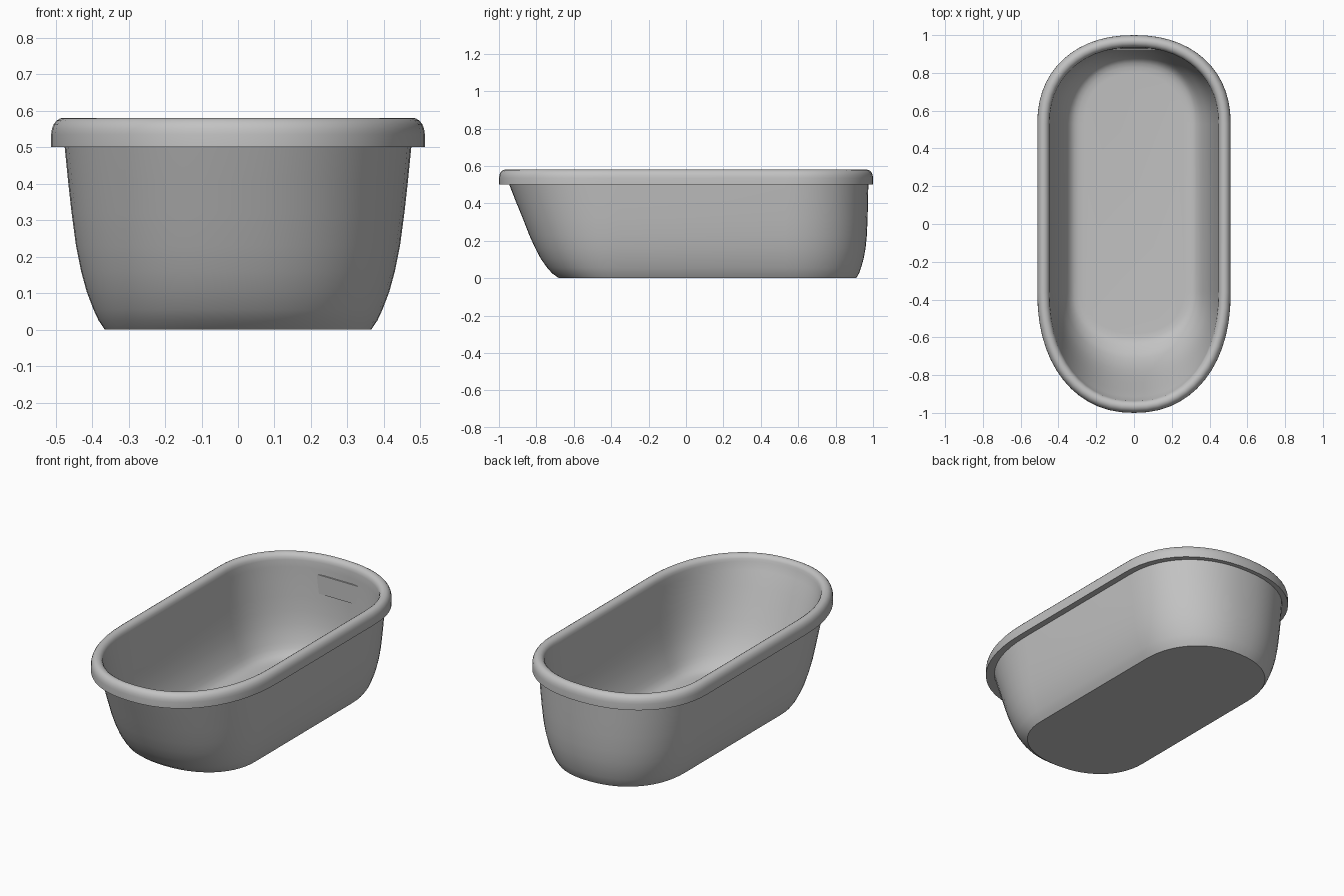
import bpy
import bmesh
from math import sin, cos, pi

default = bpy.data.objects.get("Cube")
if default:
    bpy.data.objects.remove(default, do_unlink=True)

STRAIGHT_FRONT, STRAIGHT_BACK = -0.36, 0.53   # limits of the straight sides
SEGMENTS = 28                                 # per rounded end
POWER = 2 / 2.2                               # slightly squared ends

enamel = bpy.data.materials.new("grey enamel")
GREY = (0.54, 0.54, 0.54, 1)
enamel.diffuse_color = GREY
enamel.use_nodes = True
enamel.node_tree.nodes["Principled BSDF"].inputs["Base Color"].default_value = GREY


def outline(half_width, front, back, z):
    """Oval ring with straight sides and two rounded ends of different length."""
    points = []
    for start, y0, reach in ((0, STRAIGHT_BACK, back - STRAIGHT_BACK),
                             (pi, STRAIGHT_FRONT, front - STRAIGHT_FRONT)):
        for i in range(SEGMENTS + 1):
            t = start + pi * i / SEGMENTS
            c, s = cos(t), sin(t)
            x = half_width * abs(c) ** POWER * (1 if c > 0 else -1)
            points.append((x, y0 + reach * abs(s) ** POWER, z))
    return points


def finish(bm, name):
    bmesh.ops.recalc_face_normals(bm, faces=bm.faces)
    mesh = bpy.data.meshes.new(name)
    bm.to_mesh(mesh)
    bm.free()
    mesh.materials.append(enamel)
    obj = bpy.data.objects.new(name, mesh)
    bpy.context.collection.objects.link(obj)
    bpy.ops.object.select_all(action="DESELECT")
    obj.select_set(True)
    bpy.context.view_layer.objects.active = obj
    bpy.ops.object.shade_smooth_by_angle(angle=pi / 6)
    return obj


def loft(name, sections):
    """Skin a stack of outlines and close both ends."""
    bm = bmesh.new()
    rings = [[bm.verts.new(p) for p in outline(*s)] for s in sections]
    for a, b in zip(rings, rings[1:]):
        for i in range(len(a)):
            j = (i + 1) % len(a)
            bm.faces.new((a[i], a[j], b[j], b[i]))
    bm.faces.new(rings[0])
    bm.faces.new(rings[-1])
    return finish(bm, name)


# Outer wall: half width, front, back, height
wall = [
    (0.365, -0.68, 0.91, 0.0),
    (0.382, -0.715, 0.925, 0.025),
    (0.396, -0.742, 0.936, 0.055),
    (0.415, -0.777, 0.95, 0.105),
    (0.430, -0.806, 0.96, 0.16),
    (0.444, -0.838, 0.967, 0.23),
    (0.456, -0.873, 0.971, 0.32),
    (0.466, -0.91, 0.973, 0.41),
    (0.475, -0.945, 0.975, 0.5),
]

# Rim: inset from the widest outline, height
rim = [
    (0, 0.5), (0, 0.535), (0.002, 0.55), (0.007, 0.563), (0.015, 0.573),
    (0.025, 0.579), (0.035, 0.58), (0.045, 0.578), (0.055, 0.571),
    (0.062, 0.56), (0.065, 0.545),
]
rim_sections = [(0.512 - d, d - 1, 1 - d, z) for d, z in rim]

# Inner wall follows the outer one, then fillets into the floor
inner = [(w - 0.031, f + 0.031, b - 0.04, 0.034 + z * 0.94)
         for w, f, b, z in reversed(wall)]
w, f, b, z = inner[-1]
floor = [(w - d, f + d, b - d, z - drop)
         for d, drop in ((0.018, 0.012), (0.04, 0.019), (0.07, 0.021))]

loft("tub_basin", wall + rim_sections + inner + floor)

# Overflow plate set into the back wall
bm = bmesh.new()
bmesh.ops.create_cube(bm, size=1)
for v in bm.verts:
    v.co.x *= 0.40
    v.co.y = 0.924 + v.co.y * 0.008
    v.co.z = 0.42 + v.co.z * 0.11
finish(bm, "overflow_plate")
